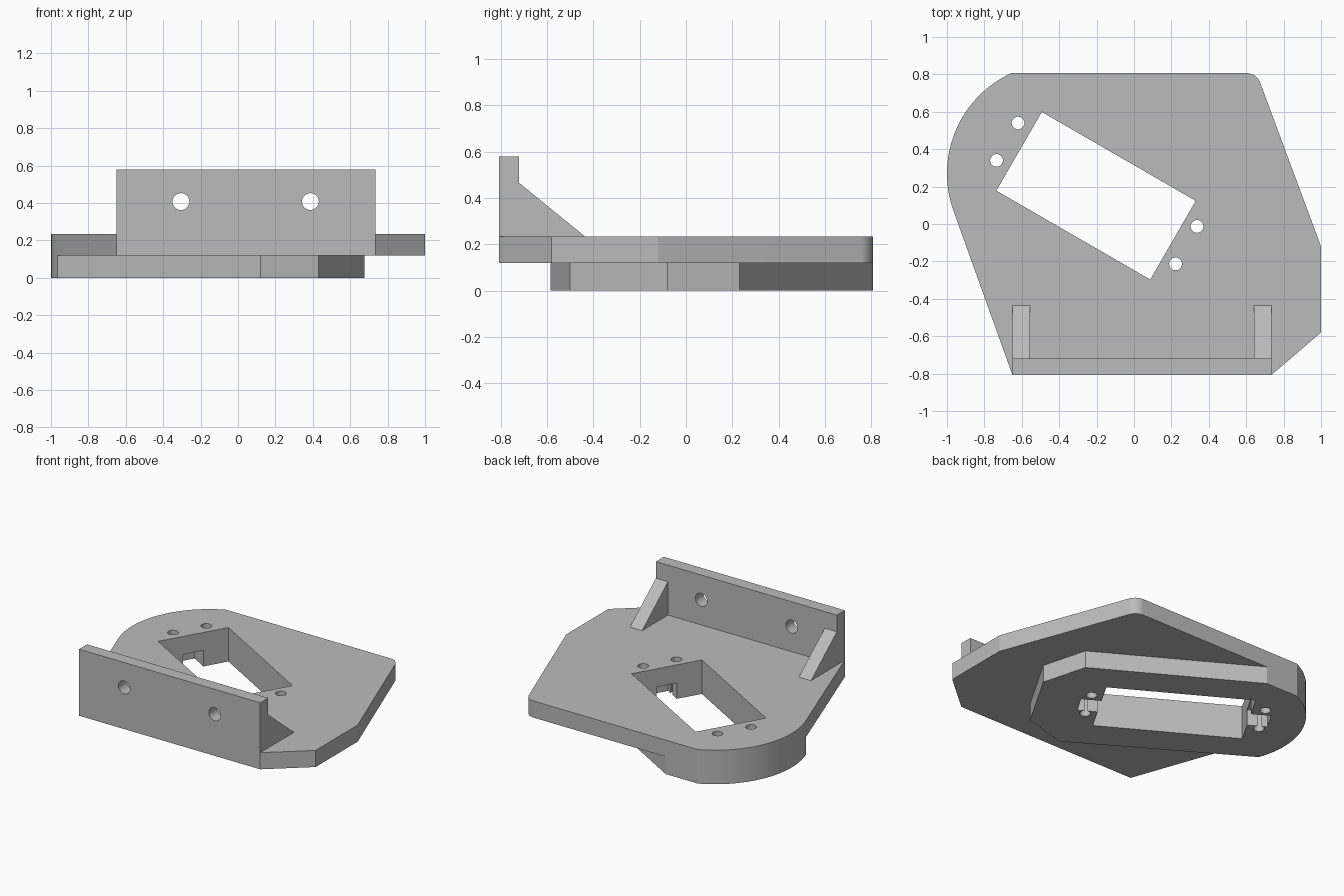
import bpy, bmesh, math
from mathutils import Vector, Matrix

if "Cube" in bpy.data.objects:
    bpy.data.objects.remove(bpy.data.objects["Cube"])

grey = bpy.data.materials.new("plain_grey")
grey.diffuse_color = (0.5, 0.5, 0.5, 1)
grey.use_nodes = True
grey.node_tree.nodes["Principled BSDF"].inputs["Base Color"].default_value = grey.diffuse_color


def prism(name, pts, depth, place):
    """Extrude a 2D outline; place maps (u, v, w) to a world position."""
    bm = bmesh.new()
    lo = [bm.verts.new(place(u, v, depth[0])) for u, v in pts]
    hi = [bm.verts.new(place(u, v, depth[1])) for u, v in pts]
    bm.faces.new(lo)
    bm.faces.new(hi)
    for i in range(len(pts)):
        j = (i + 1) % len(pts)
        bm.faces.new((lo[i], lo[j], hi[j], hi[i]))
    bmesh.ops.recalc_face_normals(bm, faces=bm.faces)
    me = bpy.data.meshes.new(name)
    bm.to_mesh(me)
    bm.free()
    me.materials.append(grey)
    ob = bpy.data.objects.new(name, me)
    bpy.context.collection.objects.link(ob)
    return ob


def along_x(u, v, w): return (w, u, v)
def along_y(u, v, w): return (u, w, v)
def along_z(u, v, w): return (u, v, w)


def arc(cx, cy, r, a0, a1, n):
    return [(cx + r * math.cos(math.radians(a0 + (a1 - a0) * i / n)),
             cy + r * math.sin(math.radians(a0 + (a1 - a0) * i / n))) for i in range(n + 1)]


def circle(cx, cy, r):
    return arc(cx, cy, r, 0, 360, 32)[:-1]


def rect(x0, x1, y0, y1):
    return [(x0, y0), (x1, y0), (x1, y1), (x0, y1)]


def combine(target, other, operation):
    mod = target.modifiers.new(operation.lower(), "BOOLEAN")
    mod.operation, mod.solver, mod.object = operation, "EXACT", other
    bpy.context.view_layer.objects.active = target
    bpy.ops.object.modifier_apply(modifier=mod.name)
    bpy.data.objects.remove(other)


BACK, MID, TOP = 0.807, 0.12, 0.235
# large rounded corner shared by plate and pad, ending on the back edge
end = 180 - math.degrees(math.asin((BACK - 0.27) / 0.59))
round_end = arc(-0.41, 0.27, 0.59, end, 200, 32)

# main plate
bracket = prism("mounting_bracket",
                [(-0.65, -BACK), (0.735, -BACK), (1, -0.58), (1, -0.12)]
                + arc(0.6, BACK - 0.08, 0.08, 20, 90, 10) + round_end,
                (MID, TOP), along_z)

# raised pad under the plate, lying along the slanted window
pad = prism("lower_pad",
            round_end + [(0.12, -0.585), (0.43, -0.5), (0.675, -0.08),
                         (0.59, 0.23), (-0.41, BACK)],
            (0, MID), along_z)
combine(bracket, pad, "UNION")

# upright wall and its two triangular braces
wall = prism("wall", rect(-0.65, 0.735, MID, 0.58), (-BACK, -0.72), along_y)
combine(bracket, wall, "UNION")
for x0, x1 in ((-0.65, -0.557), (0.642, 0.735)):
    brace = prism("brace", [(-0.76, 0.2), (-0.437, 0.2), (-0.437, TOP), (-0.72, 0.465), (-0.76, 0.465)],
                  (x0, x1), along_x)
    combine(bracket, brace, "UNION")

# slanted window, with a cable notch at each short end of the pad
turn = Matrix.Translation((-0.203, 0.151, 0)) @ Matrix.Rotation(math.radians(-30), 4, "Z")


def slanted(u, v, w): return turn @ Vector((u, v, w))


combine(bracket, prism("window", rect(-0.475, 0.475, -0.243, 0.243), (-0.1, 0.4), slanted), "DIFFERENCE")
for s in (-1, 1):
    x0, x1 = sorted((s * 0.4, s * 0.605))
    combine(bracket, prism("notch", rect(x0, x1, -0.07, 0.07), (-0.1, 0.11), slanted), "DIFFERENCE")

# screw holes through the plate and pad
for x, y in ((-0.62, 0.54), (-0.735, 0.34), (0.337, -0.013), (0.222, -0.213)):
    combine(bracket, prism("hole", circle(x, y, 0.034), (-0.1, 0.4), along_z), "DIFFERENCE")

# bolt holes through the wall
for x in (-0.305, 0.387):
    combine(bracket, prism("hole", circle(x, 0.408, 0.045), (-1, -0.6), along_y), "DIFFERENCE")

bracket.select_set(True)
bpy.context.view_layer.objects.active = bracket
bpy.ops.object.shade_smooth_by_angle(angle=math.radians(14))
